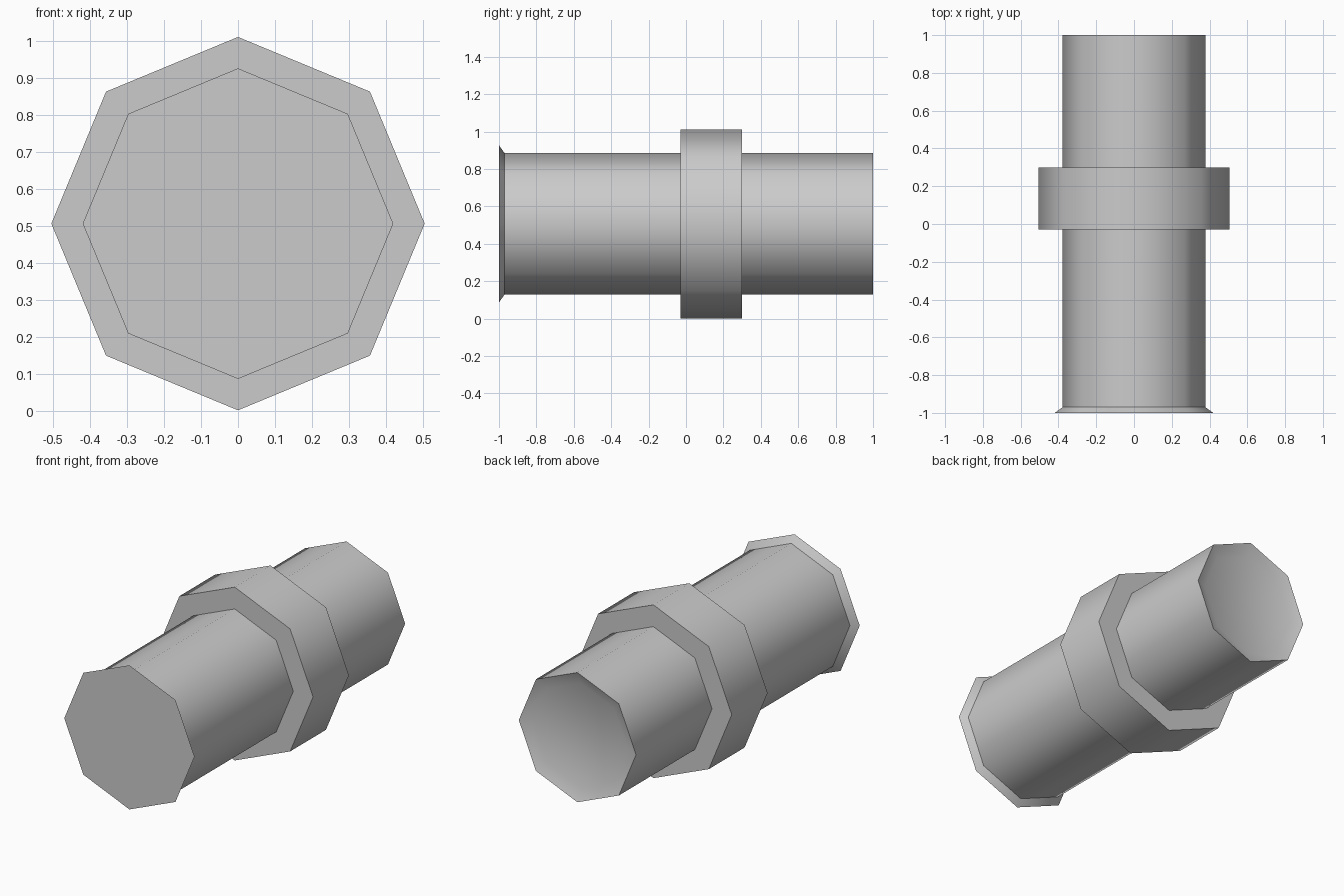
import bpy, bmesh
from math import sin, cos, tau, radians

if "Cube" in bpy.data.objects:
    bpy.data.objects.remove(bpy.data.objects["Cube"])

SIDES = 8
CENTRE_Z = 0.507

# Side profile from front cap to back recess: (y, radius)
PROFILE = [(-1.0, 0.42), (-0.97, 0.378), (-0.03, 0.378), (-0.03, 0.505),
           (0.30, 0.505), (0.30, 0.378), (1.0, 0.378), (0.97, 0.305)]


def lathe(name, profile):
    bm = bmesh.new()
    rings = [[bm.verts.new((r * cos(tau * i / SIDES), y, CENTRE_Z + r * sin(tau * i / SIDES)))
              for i in range(SIDES)] for y, r in profile]
    for a, b in zip(rings, rings[1:]):
        for i in range(SIDES):
            j = (i + 1) % SIDES
            bm.faces.new((a[i], a[j], b[j], b[i]))
    # Flat front cap and recessed back floor
    bm.faces.new(rings[0])
    bm.faces.new(rings[-1])
    bmesh.ops.recalc_face_normals(bm, faces=bm.faces)
    mesh = bpy.data.meshes.new(name)
    bm.to_mesh(mesh)
    bm.free()
    obj = bpy.data.objects.new(name, mesh)
    bpy.context.collection.objects.link(obj)
    return obj


# Eight-sided pipe with collar, flared front and dished back
pipe = lathe("pipe_with_collar", PROFILE)
bpy.context.view_layer.objects.active = pipe
pipe.select_set(True)
bpy.ops.object.shade_smooth_by_angle(angle=radians(46))
